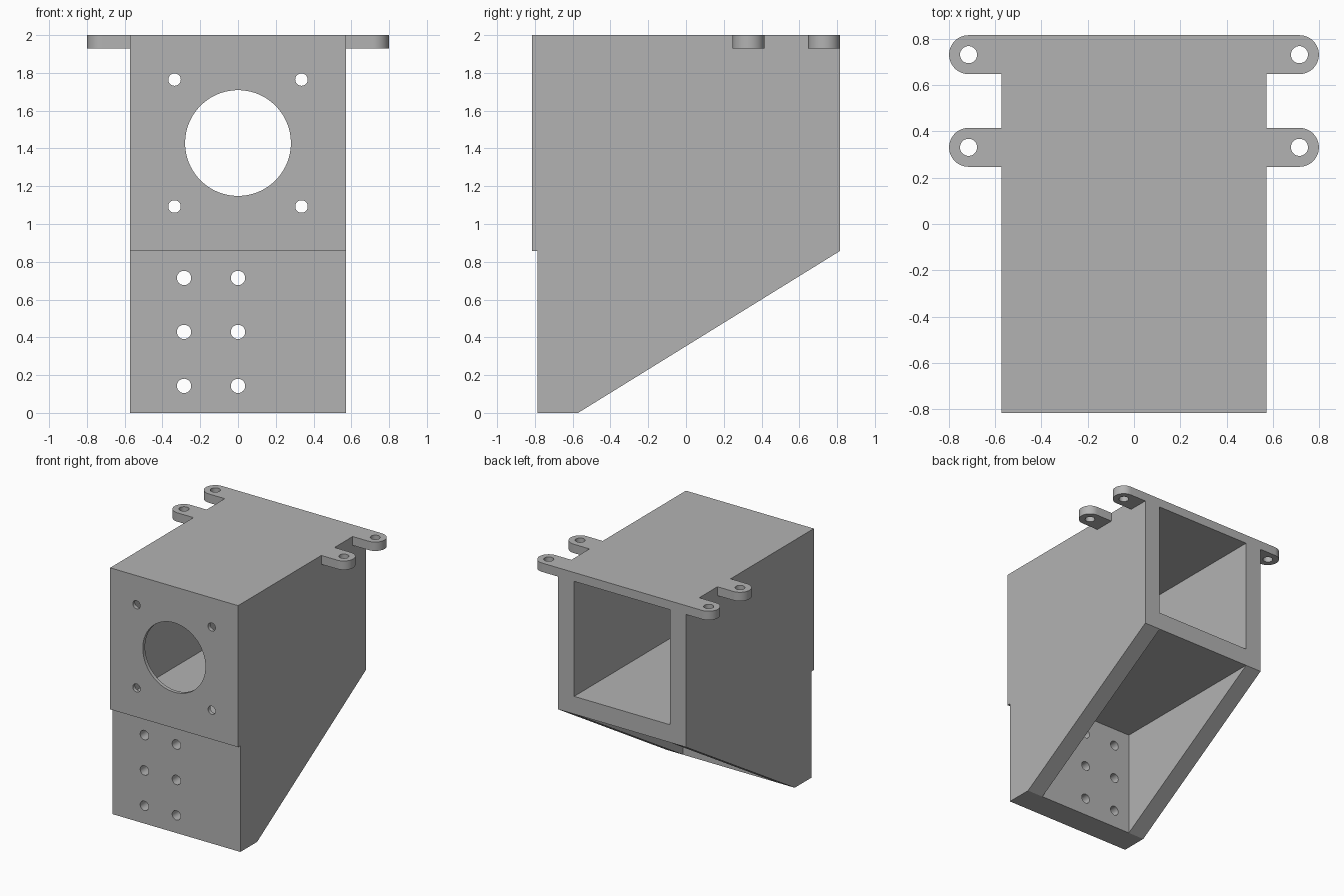
import bpy, bmesh, math
from mathutils import Matrix, Vector

old = bpy.data.objects.get("Cube")
if old:
    bpy.data.objects.remove(old)

U = 1 / 14                      # design module
HALF_W, INNER_W = 8 * U, 6 * U  # outer and inner half widths
FRONT, WALL, BACK = -0.815, -0.786, 0.815
STEP_Z = 12 * U                 # where the lower bracket meets the upper box

grey = bpy.data.materials.new("plain_grey")
grey.use_nodes = True
grey.diffuse_color = (0.45, 0.45, 0.45, 1)
grey.node_tree.nodes["Principled BSDF"].inputs["Base Color"].default_value = grey.diffuse_color


def prism(name, outline, offset):
    """Extrude a planar outline of 3D points along offset."""
    bm = bmesh.new()
    face = bm.faces.new([bm.verts.new(p) for p in outline])
    new = bmesh.ops.extrude_face_region(bm, geom=[face])["geom"]
    bmesh.ops.translate(bm, vec=Vector(offset),
                        verts=[v for v in new if isinstance(v, bmesh.types.BMVert)])
    bmesh.ops.recalc_face_normals(bm, faces=bm.faces)
    return finish(name, bm)


def side_prism(name, outline, half):
    """Extrude a (y, z) outline across the width."""
    return prism(name, [(-half, y, z) for y, z in outline], (2 * half, 0, 0))


def finish(name, bm):
    mesh = bpy.data.meshes.new(name)
    bm.to_mesh(mesh)
    bm.free()
    mesh.materials.append(grey)
    obj = bpy.data.objects.new(name, mesh)
    bpy.context.collection.objects.link(obj)
    return obj


def drill(radius, depth, centre, axis, sides=32):
    """Cylinder cutter along y or z."""
    bm = bmesh.new()
    turn = Matrix.Rotation(math.pi / 2, 4, "X") if axis == "y" else Matrix()
    bmesh.ops.create_cone(bm, cap_ends=True, segments=sides, radius1=radius, radius2=radius,
                          depth=depth, matrix=Matrix.Translation(centre) @ turn)
    return finish("cutter", bm)


def cut(obj, cutter):
    cutter.hide_render = True
    mod = obj.modifiers.new("cut", "BOOLEAN")
    mod.operation, mod.solver, mod.object = "DIFFERENCE", "EXACT", cutter
    bpy.context.view_layer.objects.active = obj
    bpy.ops.object.modifier_apply(modifier=mod.name)
    bpy.data.objects.remove(cutter)


def smooth(obj):
    bpy.ops.object.select_all(action="DESELECT")
    obj.select_set(True)
    bpy.context.view_layer.objects.active = obj
    bpy.ops.object.shade_smooth_by_angle(angle=math.radians(30))


# Housing: stepped front, sloped underside
housing = side_prism("housing", [(WALL, 0), (-8 * U, 0), (BACK, STEP_Z), (BACK, 2),
                                 (FRONT, 2), (FRONT, STEP_Z), (WALL, STEP_Z)], HALF_W)

# Square tunnel open at the back, closed by the thin front plate
cut(housing, side_prism("cutter", [(WALL, 14 * U), (1, 14 * U), (1, 27 * U), (WALL, 27 * U)], INNER_W))

# Lower cavity open through the slope
cut(housing, side_prism("cutter", [(-8 * U, STEP_Z), (1, STEP_Z), (1, -0.2), (-8 * U, -0.2)], INNER_W))

# Large round opening and its four screw holes
cut(housing, drill(0.28, 0.2, (0, FRONT, 20 * U), "y", 96))
for sx in (-1, 1):
    for sz in (-1, 1):
        cut(housing, drill(0.033, 0.2, (sx * 0.336, FRONT, 20 * U + sz * 0.336), "y"))

# Mounting holes in the lower front wall
for x in (-4 * U, 0):
    for z in (2 * U, 6 * U, 10 * U):
        cut(housing, drill(0.038, 0.5, (x, -0.68, z), "y"))
smooth(housing)

# Rounded mounting tabs
R = 0.084
for side, sx in (("left", 1), ("right", -1)):
    for place, y in (("back", BACK - R), ("front", 0.331)):
        arc = [math.pi * (i / 24 - 0.5) for i in range(25)]
        outline = [(sx * HALF_W, y - R, 27 * U)]
        outline += [(sx * (10 * U + R * math.cos(a)), y + R * math.sin(a), 27 * U) for a in arc]
        outline += [(sx * HALF_W, y + R, 27 * U)]
        tab = prism(f"{side}_{place}_tab", outline, (0, 0, U))
        cut(tab, drill(0.037, 0.3, (sx * 10 * U, y, 2), "z"))
        smooth(tab)
